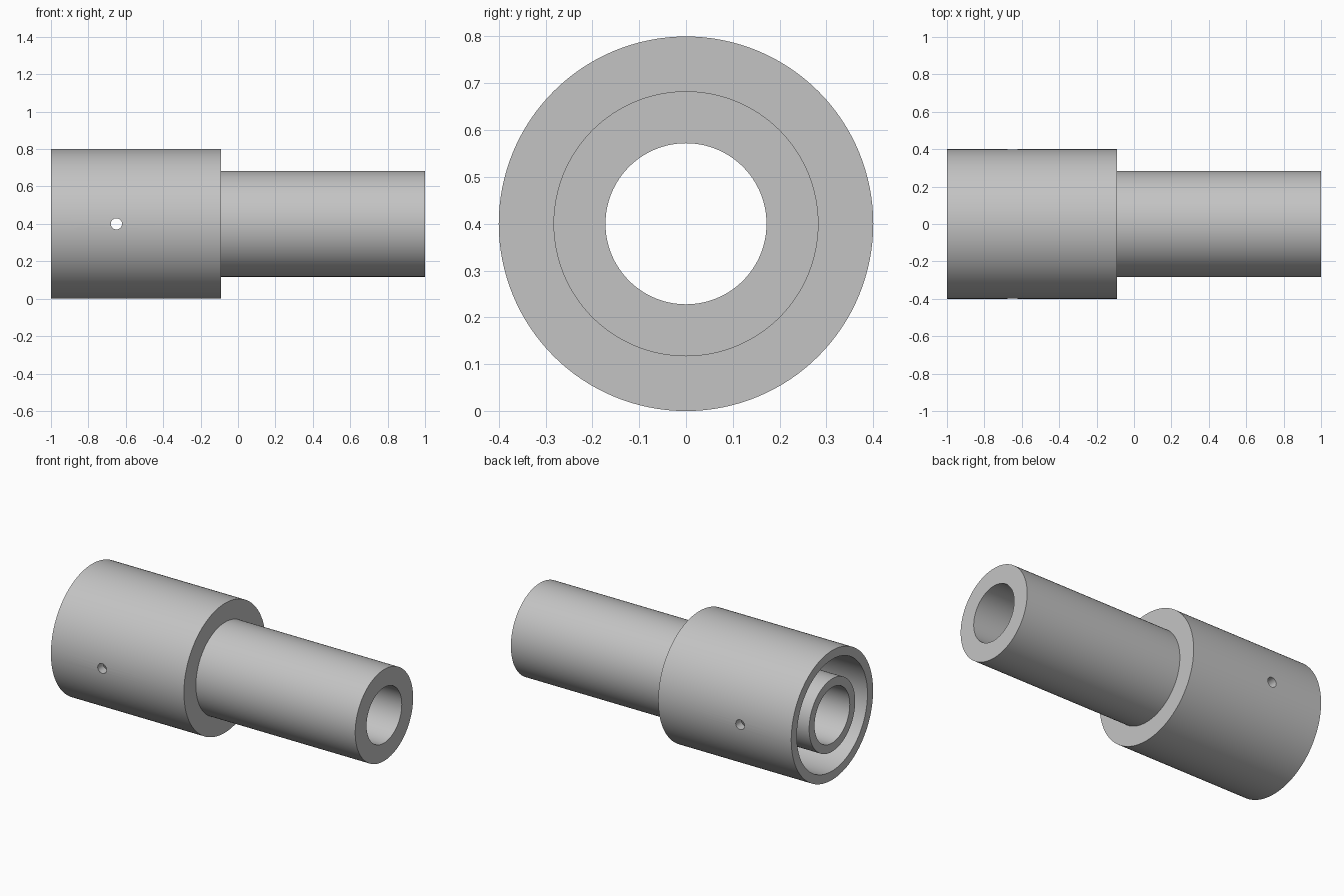
import bpy
import bmesh
from math import radians, tau
from mathutils import Vector

cube = bpy.data.objects.get("Cube")
if cube:
    bpy.data.objects.remove(cube, do_unlink=True)

AXIS_Z = 0.4          # height of the centre line
SEGMENTS = 128
BORE, CORE, CAVITY, SLEEVE, SHAFT = 0.172, 0.225, 0.345, 0.4, 0.283
STEP_X, GROOVE_X = -0.09, -0.2

# Plain grey metal
grey = bpy.data.materials.new("grey_metal")
grey.use_nodes = True
colour = (0.55, 0.55, 0.55, 1)
grey.diffuse_color = colour
grey.node_tree.nodes["Principled BSDF"].inputs["Base Color"].default_value = colour


def add_object(name, bm):
    mesh = bpy.data.meshes.new(name)
    bmesh.ops.recalc_face_normals(bm, faces=bm.faces[:])
    bm.to_mesh(mesh)
    bm.free()
    mesh.materials.append(grey)
    obj = bpy.data.objects.new(name, mesh)
    bpy.context.collection.objects.link(obj)
    return obj


def revolve(name, profile):
    """Turn a closed (x, radius) outline about the long axis."""
    bm = bmesh.new()
    verts = [bm.verts.new((x, 0, AXIS_Z + r)) for x, r in profile]
    edges = [bm.edges.new((a, b)) for a, b in zip(verts, verts[1:] + verts[:1])]
    bmesh.ops.spin(bm, geom=verts + edges, cent=(0, 0, AXIS_Z), axis=(1, 0, 0),
                   angle=tau, steps=SEGMENTS, use_merge=True)
    bmesh.ops.remove_doubles(bm, verts=bm.verts[:], dist=1e-5)
    return add_object(name, bm)


# Stepped sleeve with a ring-shaped groove in its wide end and a bore throughout
body = revolve("stepped_sleeve", [
    (-1, BORE), (-1, CORE), (GROOVE_X, CORE), (GROOVE_X, CAVITY),
    (-1, CAVITY), (-1, SLEEVE), (STEP_X, SLEEVE), (STEP_X, SHAFT),
    (1, SHAFT), (1, BORE),
])

# Cross pin hole, drilled front to back
bm = bmesh.new()
bmesh.ops.create_cone(bm, cap_ends=True, segments=32, radius1=0.03, radius2=0.03, depth=1)
bmesh.ops.rotate(bm, verts=bm.verts[:], cent=Vector(),
                 matrix=Vector((0, 0, 1)).rotation_difference(Vector((0, 1, 0))).to_matrix())
bmesh.ops.translate(bm, verts=bm.verts[:], vec=(-0.65, 0, AXIS_Z))
drill = add_object("pin_hole_cutter", bm)
drill.hide_render = True

bpy.ops.object.select_all(action="DESELECT")
body.select_set(True)
bpy.context.view_layer.objects.active = body
cut = body.modifiers.new("pin_hole", "BOOLEAN")
cut.operation = "DIFFERENCE"
cut.solver = "EXACT"
cut.object = drill
bpy.ops.object.modifier_apply(modifier=cut.name)
bpy.data.objects.remove(drill, do_unlink=True)

bpy.ops.object.shade_smooth_by_angle(angle=radians(30))
